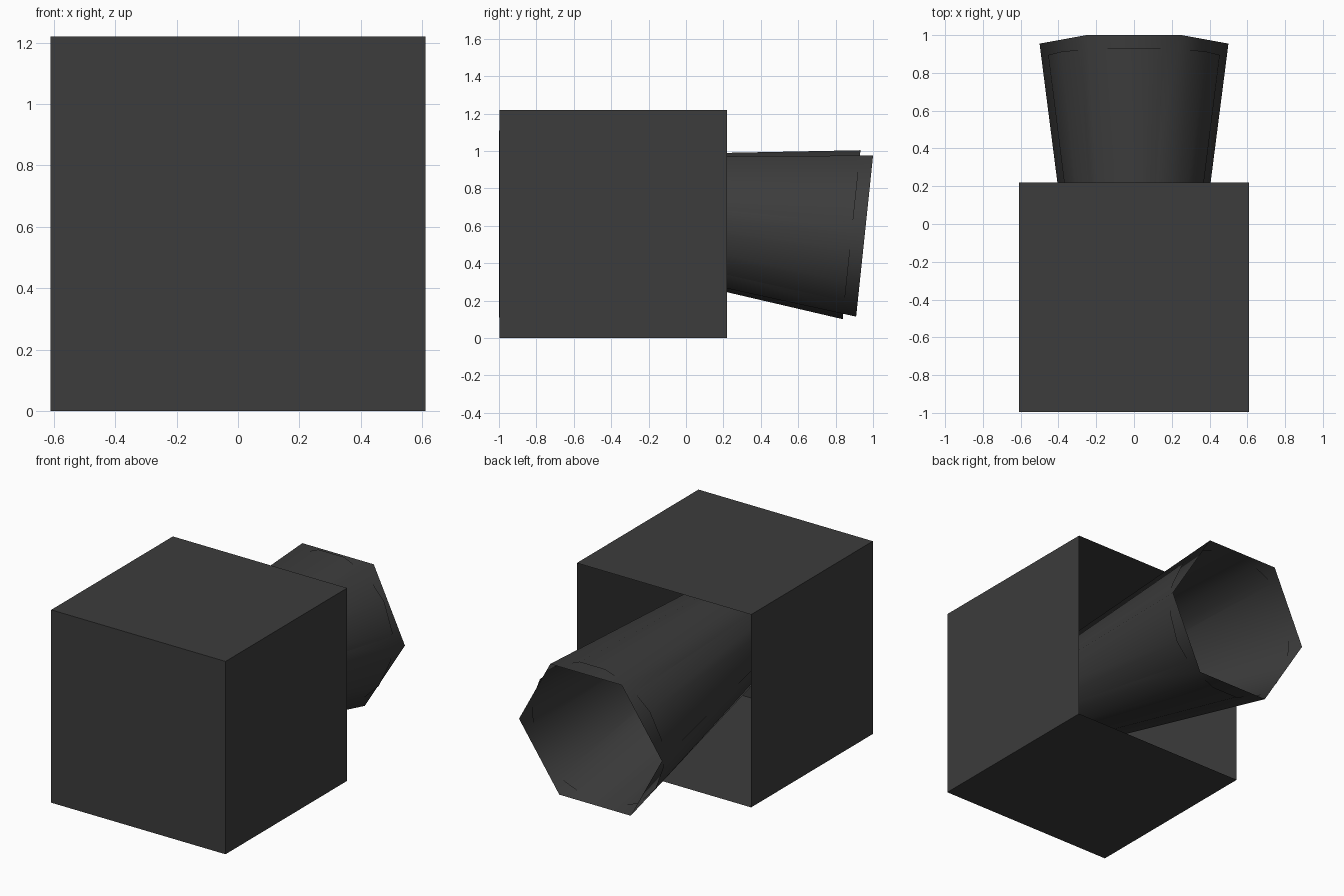
import bpy, bmesh, math
from mathutils import Vector

if "Cube" in bpy.data.objects:
    bpy.data.objects.remove(bpy.data.objects["Cube"])

mat = bpy.data.materials.new("charcoal")
mat.diffuse_color = (0.045, 0.045, 0.045, 1)
mat.use_nodes = True
mat.node_tree.nodes["Principled BSDF"].inputs["Base Color"].default_value = mat.diffuse_color


def add_object(name, bm):
    mesh = bpy.data.meshes.new(name)
    bm.to_mesh(mesh)
    bm.free()
    mesh.materials.append(mat)
    obj = bpy.data.objects.new(name, mesh)
    bpy.context.collection.objects.link(obj)
    return obj


# Hollow housing, open at the back
W, H, FRONT, BACK = 0.61, 1.22, -0.996, 0.22
bm = bmesh.new()
bmesh.ops.create_cube(bm, size=1)
for v in bm.verts:
    v.co = (v.co.x * 2 * W, BACK if v.co.y > 0 else FRONT, H if v.co.z > 0 else 0)
bm.normal_update()
bmesh.ops.delete(bm, geom=[f for f in bm.faces if f.normal.y > 0.9], context='FACES_ONLY')
add_object("housing", bm)

# Front panel: a thin sheet, its right edge slightly proud
bm = bmesh.new()
corners = [(-0.5, -0.9965, 0.11), (0.5, -1.0, 0.11), (0.5, -1.0, 1.11), (-0.5, -0.9965, 1.11)]
bm.faces.new([bm.verts.new(c) for c in corners])
add_object("front_panel", bm)

# Tapered open tubes on a shared axis that dips toward the back
TILT = math.radians(6)
AXIS = Vector((0, math.cos(TILT), -math.sin(TILT)))
UP = Vector((0, math.sin(TILT), math.cos(TILT)))
SIDE = Vector((1, 0, 0))
MOUTH = Vector((0, 0.955, 0.545))


def tube(name, sides, phase, r_mouth, r_deep, start, length):
    bm = bmesh.new()
    rings = []
    for radius, back in ((r_mouth, start), (r_deep, start + length)):
        ring = []
        for i in range(sides):
            a = phase + math.tau * i / sides
            p = MOUTH - AXIS * back + (SIDE * math.cos(a) + UP * math.sin(a)) * radius
            ring.append(bm.verts.new(p))
        rings.append(ring)
    for i in range(sides):
        j = (i + 1) % sides
        bm.faces.new((rings[0][i], rings[0][j], rings[1][j], rings[1][i])).smooth = True
    bm.normal_update()
    if sum(f.normal.dot(f.calc_center_median() - MOUTH) for f in bm.faces) < 0:
        bmesh.ops.reverse_faces(bm, faces=bm.faces[:])
    return add_object(name, bm)


tube("outer_hood", 6, 0, 0.5, 0.26, 0.0, 1.88)
tube("inner_liner", 16, math.pi / 16, 0.463, 0.24, 0.07, 1.75)
